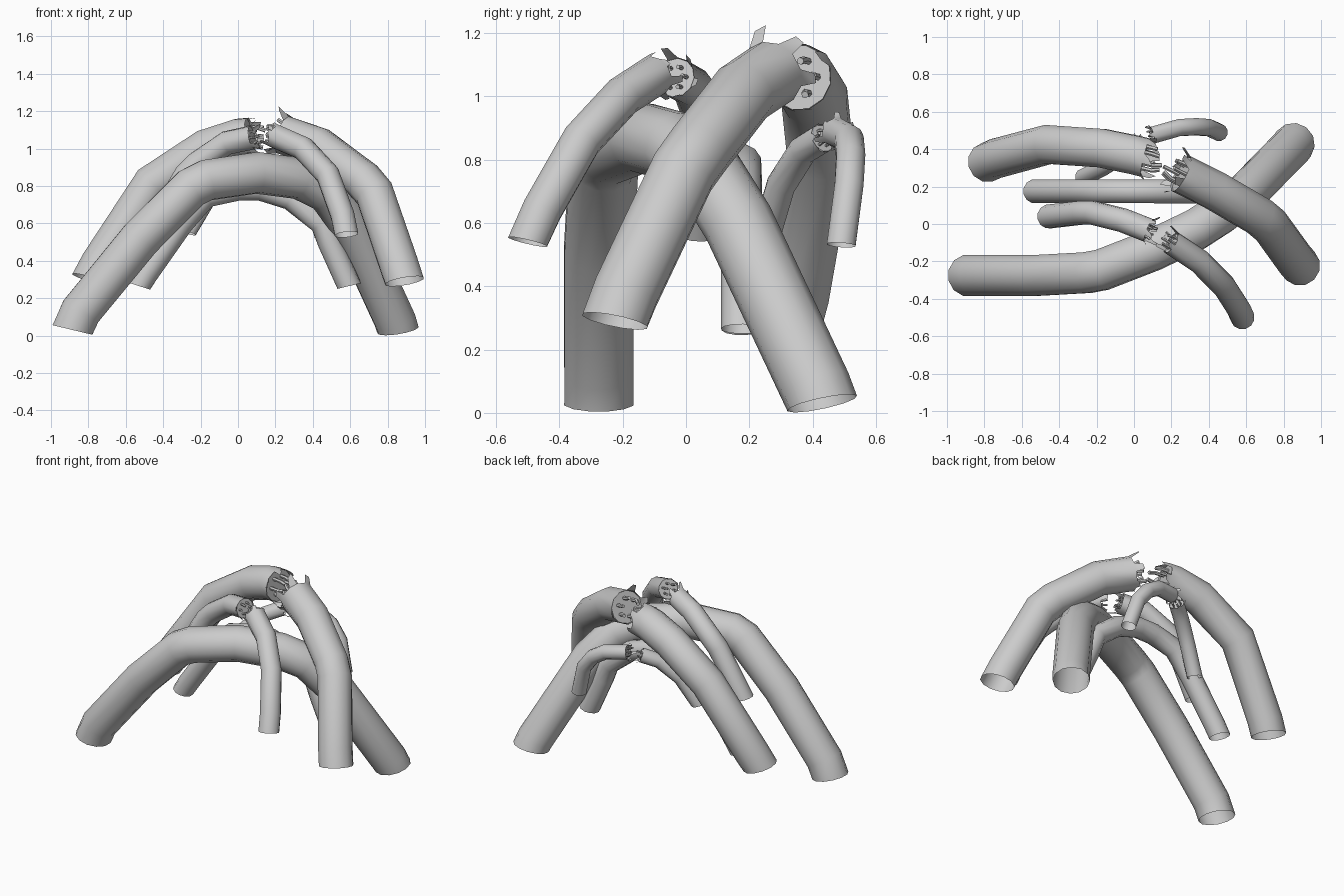
import bpy, bmesh, math, random
from mathutils import Vector

random.seed(7)
cube = bpy.data.objects.get("Cube")
if cube:
    bpy.data.objects.remove(cube, do_unlink=True)

DOWN = Vector((0, 0, -1))


def finish(name, bm):
    mesh = bpy.data.meshes.new(name)
    bm.to_mesh(mesh)
    bm.free()
    obj = bpy.data.objects.new(name, mesh)
    bpy.context.collection.objects.link(obj)
    bpy.ops.object.select_all(action='DESELECT')
    obj.select_set(True)
    bpy.context.view_layer.objects.active = obj
    bpy.ops.object.shade_smooth_by_angle(angle=math.radians(35))


def tangents(pts, foot_start, foot_end):
    """Mitred ring directions; feet lean towards a level cut."""
    dirs = [(b - a).normalized() for a, b in zip(pts, pts[1:])]
    out = [dirs[0]] + [(a + b).normalized() for a, b in zip(dirs, dirs[1:])] + [dirs[-1]]
    if foot_start:
        out[0] = (out[0] - DOWN * 0.8).normalized()
    if foot_end:
        out[-1] = (out[-1] + DOWN * 0.8).normalized()
    return out


def sweep(bm, points, radius, sides=12, foot_start=False, foot_end=False):
    pts = [Vector(p) for p in points]
    tans = tangents(pts, foot_start, foot_end)
    u = tans[0].orthogonal().normalized()
    rings = []
    for p, t in zip(pts, tans):
        u = (u - t * u.dot(t)).normalized()
        v = t.cross(u)
        angles = [2 * math.pi * i / sides for i in range(sides)]
        rings.append([bm.verts.new(p + (u * math.cos(a) + v * math.sin(a)) * radius)
                      for a in angles])
    for r, s in zip(rings, rings[1:]):
        for i in range(sides):
            j = (i + 1) % sides
            bm.faces.new((r[i], r[j], s[j], s[i]))
    return rings, tans


def arch(name, points, radius):
    bm = bmesh.new()
    sweep(bm, points, radius, foot_start=True, foot_end=True)
    finish(name, bm)


def broken_cable(name, points, radius):
    """Cable from its foot up to a torn end."""
    bm = bmesh.new()
    rings, tans = sweep(bm, points, radius, foot_start=True)
    centre, axis, rim = Vector(points[-1]), tans[-1], rings[-1]
    rim_points = [v.co.copy() for v in rim]
    # torn sheath flaps
    for i in range(0, len(rim), 2):
        a, b = rim[i], rim[i + 1]
        flare = ((a.co + b.co) / 2 - centre) * random.uniform(-0.1, 0.5)
        reach = axis * radius * random.uniform(0.25, 0.75)
        c = bm.verts.new(b.co + reach + flare)
        d = bm.verts.new(a.co.lerp(b.co, 0.4) + reach * random.uniform(0.5, 1.2) + flare)
        bm.faces.new((a, b, c, d))
    finish(name + "_sheath", bm)

    # core plate just inside the torn end
    bm = bmesh.new()
    bm.faces.new([bm.verts.new(centre.lerp(p, 0.97) - axis * 0.01) for p in rim_points])
    finish(name + "_core", bm)

    # loose inner wires
    bm = bmesh.new()
    u = axis.orthogonal().normalized()
    v = axis.cross(u)
    for k in range(6):
        a = math.tau * k / 6 + 0.3
        out = u * math.cos(a) + v * math.sin(a)
        start = centre + out * radius * 0.55 - axis * 0.02
        length = radius * random.uniform(0.6, 1.1)
        bend = out * radius * random.uniform(-0.25, 0.2)
        path = (start, start + axis * length * 0.6, start + axis * length + bend)
        ends, _ = sweep(bm, path, radius * 0.11, sides=6)
        bm.faces.new(ends[-1])
    finish(name + "_wires", bm)


# whole arches
arch("large_arch", [
    (-0.885, -0.275, 0.03), (-0.84, -0.275, 0.13), (-0.52, -0.275, 0.52),
    (-0.25, -0.26, 0.79), (-0.17, -0.245, 0.83), (0.1, -0.14, 0.87),
    (0.33, -0.03, 0.84), (0.47, 0.06, 0.77), (0.6, 0.165, 0.6),
    (0.84, 0.41, 0.08), (0.855, 0.43, 0.03)], 0.113)
arch("rear_arch", [
    (-0.53, 0.175, 0.265), (-0.49, 0.175, 0.33), (-0.3, 0.175, 0.6),
    (-0.17, 0.175, 0.745), (0, 0.175, 0.785), (0.12, 0.175, 0.785),
    (0.28, 0.175, 0.735), (0.45, 0.175, 0.6), (0.49, 0.175, 0.5),
    (0.595, 0.175, 0.265)], 0.065)

# torn cables, each half running from foot to break
broken_cable("large_cable_right", [
    (-0.785, 0.33, 0.3), (-0.74, 0.35, 0.38), (-0.46, 0.425, 0.81),
    (-0.17, 0.405, 1.0), (0.0, 0.37, 1.055), (0.06, 0.355, 1.06)], 0.107)
broken_cable("large_cable_left", [
    (0.89, -0.225, 0.29), (0.86, -0.19, 0.38), (0.73, -0.01, 0.76),
    (0.67, 0.04, 0.83), (0.43, 0.18, 1.01), (0.25, 0.27, 1.07)], 0.107)
broken_cable("front_cable_right", [
    (-0.455, 0.04, 0.56), (-0.28, 0.06, 0.86), (-0.22, 0.06, 0.92),
    (-0.06, 0.02, 1.03), (0.08, -0.035, 1.06)], 0.065)
broken_cable("front_cable_left", [
    (0.58, -0.5, 0.54), (0.56, -0.455, 0.64), (0.48, -0.33, 0.86),
    (0.35, -0.2, 1.0), (0.2, -0.1, 1.065)], 0.065)
broken_cable("rear_cable_right", [
    (-0.27, 0.25, 0.55), (-0.17, 0.3, 0.72), (-0.06, 0.37, 0.83),
    (0.03, 0.435, 0.87)], 0.047)
broken_cable("rear_cable_left", [
    (0.455, 0.49, 0.53), (0.4, 0.515, 0.72), (0.33, 0.52, 0.81),
    (0.24, 0.515, 0.865), (0.1, 0.475, 0.885)], 0.047)
